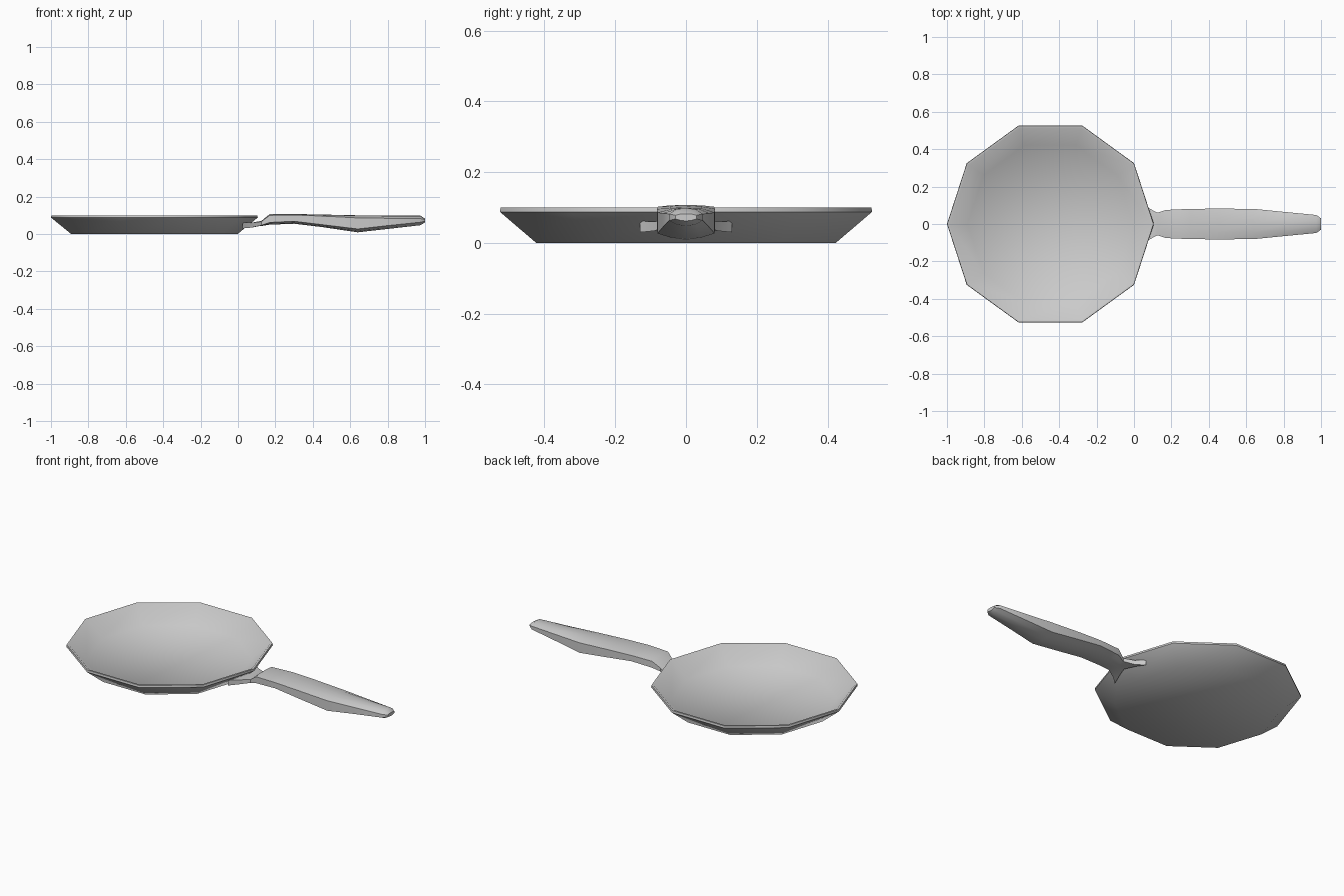
import bpy, bmesh, math

if "Cube" in bpy.data.objects:
    bpy.data.objects.remove(bpy.data.objects["Cube"])


def loft(name, rings, angle):
    """Skin a list of equal-length point rings and cap both ends."""
    bm = bmesh.new()
    loops = [[bm.verts.new(p) for p in ring] for ring in rings]
    n = len(loops[0])
    for a, b in zip(loops, loops[1:]):
        for i in range(n):
            j = (i + 1) % n
            bm.faces.new((a[i], a[j], b[j], b[i]))
    bm.faces.new(loops[0][::-1])
    bm.faces.new(loops[-1])
    bmesh.ops.recalc_face_normals(bm, faces=bm.faces)
    mesh = bpy.data.meshes.new(name)
    bm.to_mesh(mesh)
    bm.free()
    obj = bpy.data.objects.new(name, mesh)
    bpy.context.collection.objects.link(obj)
    bpy.ops.object.select_all(action='DESELECT')
    obj.select_set(True)
    bpy.context.view_layer.objects.active = obj
    bpy.ops.object.shade_smooth_by_angle(angle=math.radians(angle))
    return obj


# Ten-sided pan: underside, flared wall, rim lip, inner wall, cooking surface
def decagon(r, z):
    return [(-0.447 + r * math.cos(math.tau * i / 10),
             r * math.sin(math.tau * i / 10), z) for i in range(10)]


pan_profile = [(0.445, 0.0), (0.553, 0.088), (0.551, 0.1), (0.54, 0.1),
               (0.443, 0.012)]
loft("pan", [decagon(r, z) for r, z in pan_profile], 48)


# Handle sections: x, half width, top, upper side, lower side, bottom, sweep-back
def section(x, w, top, upper, lower, bottom, sweep=0.0):
    m = 0.55 * w
    half = [(m, top - 0.15 * (top - upper), 0.55), (w, upper, 1),
            (w, lower, 1), (m, bottom + 0.35 * (lower - bottom), 0.55)]
    ring = [(x, 0, top)]
    ring += [(x - sweep * s, y, z) for y, z, s in half]
    ring.append((x, 0, bottom))
    ring += [(x - sweep * s, -y, z) for y, z, s in reversed(half)]
    return ring


# Forked bracket spreading onto the pan wall, then the grip and rounded tip
handle_sections = [
    (0.070, 0.130, 0.058, 0.062, 0.030, 0.045, 0.045),
    (0.090, 0.090, 0.062, 0.060, 0.034, 0.042, 0.020),
    (0.125, 0.060, 0.070, 0.066, 0.046, 0.043),
    (0.170, 0.075, 0.107, 0.100, 0.062, 0.050),
    (0.300, 0.081, 0.107, 0.102, 0.068, 0.055),
    (0.450, 0.082, 0.104, 0.096, 0.050, 0.037),
    (0.640, 0.081, 0.100, 0.086, 0.027, 0.009),
    (0.800, 0.065, 0.099, 0.084, 0.045, 0.027),
    (0.975, 0.048, 0.098, 0.082, 0.063, 0.047),
    (1.000, 0.030, 0.082, 0.078, 0.068, 0.062),
]
loft("handle", [section(*s) for s in handle_sections], 45)
